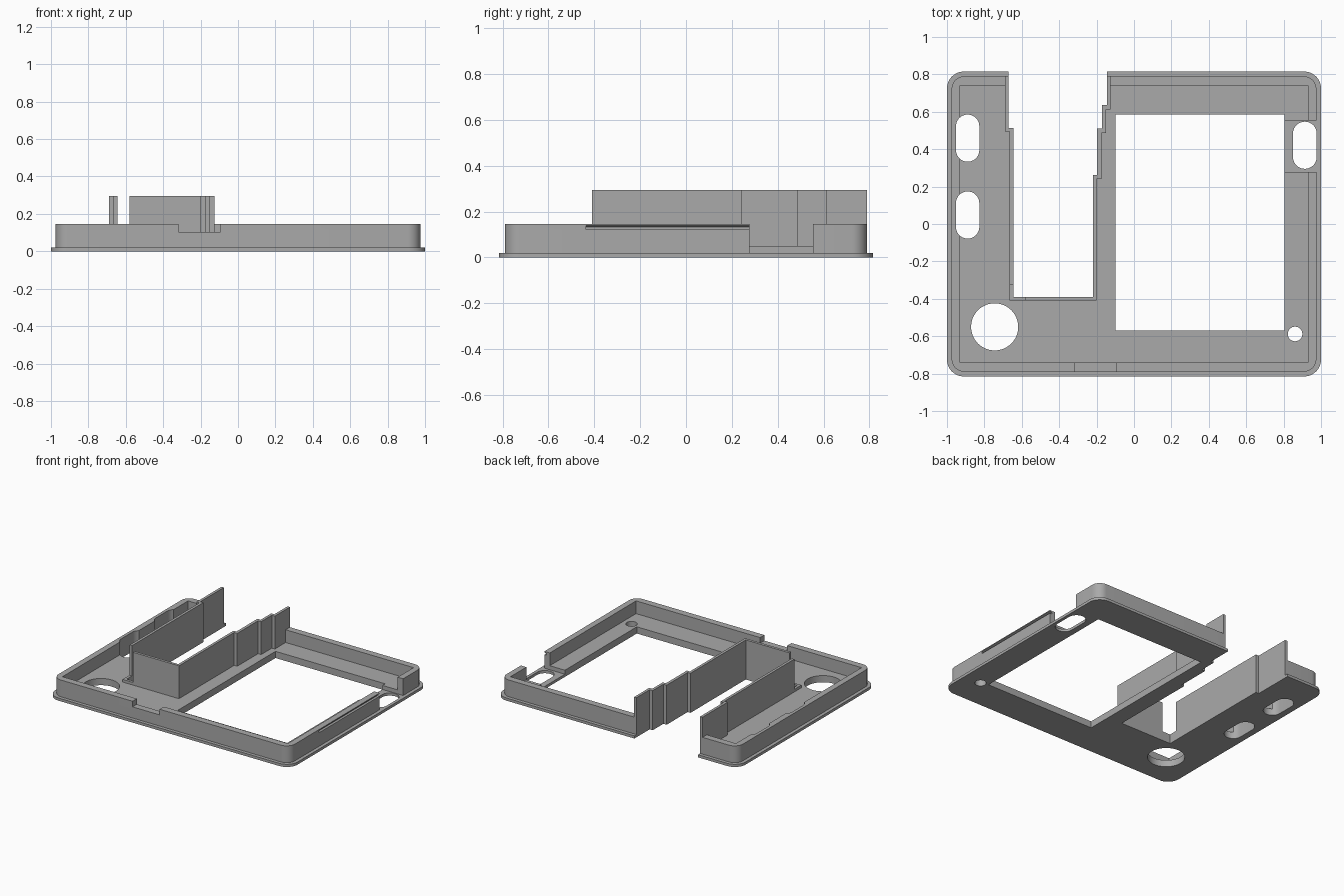
import bpy, bmesh, math

if "Cube" in bpy.data.objects:
    bpy.data.objects.remove(bpy.data.objects["Cube"])

grey = bpy.data.materials.new("plain grey")
grey.diffuse_color = (0.40, 0.40, 0.40, 1)
grey.use_nodes = True
grey.node_tree.nodes["Principled BSDF"].inputs["Base Color"].default_value = grey.diffuse_color


def prism(name, pts, z0, z1):
    """Extrude a plan outline from z0 to z1."""
    bm = bmesh.new()
    face = bm.faces.new([bm.verts.new((x, y, z0)) for x, y in pts])
    res = bmesh.ops.extrude_face_region(bm, geom=[face])
    top = [v for v in res["geom"] if isinstance(v, bmesh.types.BMVert)]
    bmesh.ops.translate(bm, verts=top, vec=(0, 0, z1 - z0))
    bmesh.ops.recalc_face_normals(bm, faces=bm.faces)
    me = bpy.data.meshes.new(name)
    bm.to_mesh(me)
    bm.free()
    ob = bpy.data.objects.new(name, me)
    bpy.context.collection.objects.link(ob)
    me.materials.append(grey)
    return ob


def rounded(x0, x1, y0, y1, r, n=10):
    """Rounded rectangle outline; r equal to half the width gives a slot."""
    pts = []
    for k, (cx, cy) in enumerate([(x1 - r, y1 - r), (x0 + r, y1 - r),
                                  (x0 + r, y0 + r), (x1 - r, y0 + r)]):
        for i in range(n + 1):
            a = math.pi / 2 * (k + i / n)
            p = (cx + r * math.cos(a), cy + r * math.sin(a))
            if not pts or math.dist(p, pts[-1]) > 1e-5:
                pts.append(p)
    if math.dist(pts[0], pts[-1]) < 1e-5:
        pts.pop()
    return pts


def rect(x0, x1, y0, y1):
    return [(x0, y0), (x1, y0), (x1, y1), (x0, y1)]


def circle(cx, cy, r, n=48):
    return [(cx + r * math.cos(2 * math.pi * i / n),
             cy + r * math.sin(2 * math.pi * i / n)) for i in range(n)]


def combine(base, tool, op):
    """Apply a boolean and discard the tool."""
    mod = base.modifiers.new("bool", "BOOLEAN")
    mod.operation, mod.solver, mod.object = op, "EXACT", tool
    deps = bpy.context.evaluated_depsgraph_get()
    me = bpy.data.meshes.new_from_object(base.evaluated_get(deps))
    base.modifiers.clear()
    base.data = me
    bpy.data.objects.remove(tool)


def cut(pts, z0, z1):
    combine(frame, prism("cutter", pts, z0, z1), "DIFFERENCE")


# Flange with the raised rim and floor
frame = prism("bezel_frame", rounded(-1, 1, -0.815, 0.815, 0.09), 0, 0.02)
combine(frame, prism("rim", rounded(-0.975, 0.975, -0.79, 0.79, 0.068), 0.01, 0.145), "UNION")
cut(rect(-0.93, 0.93, -0.74, 0.74), 0.05, 0.5)

# Tall stepped wall around the open bay
outer = [(-0.69, 0.79), (-0.69, 0.495), (-0.665, 0.495), (-0.665, -0.41),
         (-0.20, -0.41), (-0.20, 0.24), (-0.175, 0.24), (-0.175, 0.487),
         (-0.15, 0.487), (-0.15, 0.612), (-0.125, 0.612), (-0.125, 0.79)]
combine(frame, prism("bay_wall", outer, 0.01, 0.295), "UNION")

# Open bay, running out through the back edge
bay = [(-0.67, 0.9), (-0.67, 0.513), (-0.645, 0.513), (-0.645, -0.39),
       (-0.22, -0.39), (-0.22, 0.262), (-0.197, 0.262), (-0.197, 0.51),
       (-0.17, 0.51), (-0.17, 0.635), (-0.145, 0.635), (-0.145, 0.9)]
cut(bay, -0.1, 0.5)

# Gap in the bay wall corner, leaving a low lip
cut(rect(-0.72, -0.58, -0.45, -0.327), 0.07, 0.5)

# Screen window
cut(rect(-0.10, 0.805, -0.57, 0.585), -0.1, 0.5)

# Side notch and front notch in the rim
cut(rect(0.79, 0.99, 0.277, 0.553), 0.02, 0.5)
cut(rect(-0.317, -0.093, -0.85, -0.70), 0.103, 0.5)

# Oblong openings
for x0, x1, y0, y1 in [(-0.952, -0.827, 0.333, 0.585),
                       (-0.952, -0.827, -0.078, 0.174),
                       (0.85, 0.977, 0.295, 0.547)]:
    cut(rounded(x0, x1, y0, y1, (x1 - x0) / 2), -0.1, 0.5)

# Large and small round holes
cut(circle(-0.745, -0.55, 0.126), -0.1, 0.5)
cut(circle(0.861, -0.588, 0.039), -0.1, 0.5)

# Undercut finger groove on the right outside wall
groove = prism("groove_cutter", rect(0.957, 0.985, -0.437, 0.30), 0.121, 0.142)
for v in groove.data.vertices:
    if v.co.z > 0.13 and v.co.x < 0.97:
        v.co.z = 0.132
combine(frame, groove, "DIFFERENCE")

# Crisp edges with smooth rounded corners
bpy.context.view_layer.objects.active = frame
frame.select_set(True)
bpy.ops.object.shade_smooth_by_angle(angle=math.radians(25))
